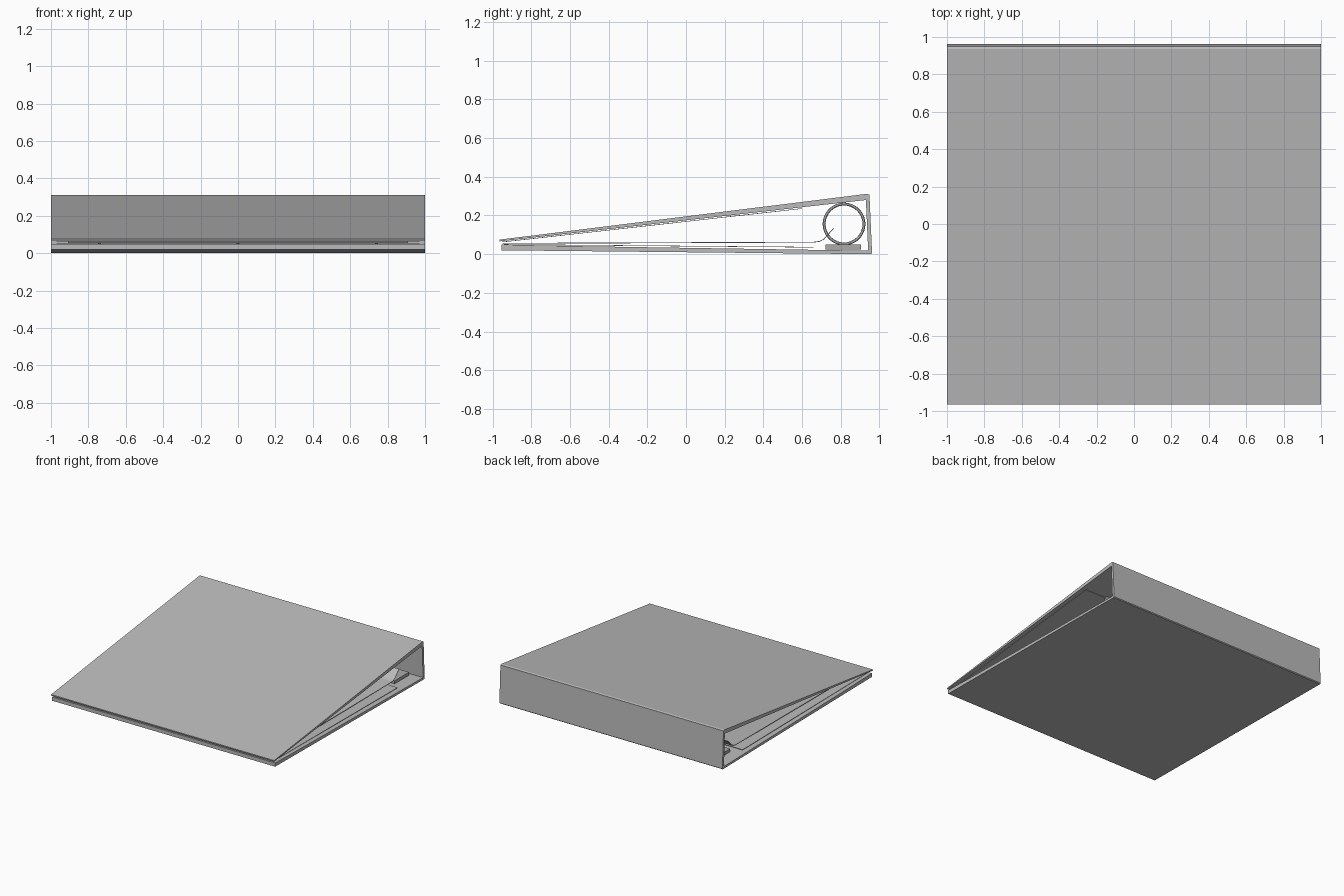
import bpy, bmesh, math

if "Cube" in bpy.data.objects:
    bpy.data.objects.remove(bpy.data.objects["Cube"])


def material(name, value):
    m = bpy.data.materials.new(name)
    m.diffuse_color = (value, value, value, 1)
    m.use_nodes = True
    m.node_tree.nodes["Principled BSDF"].inputs["Base Color"].default_value = m.diffuse_color
    return m


GREY = material("binder grey", 0.5)
METAL = material("metal grey", 0.4)


def extrude_profile(name, pts, half, mat, smooth=False):
    """Closed (y, z) profile extruded along x from -half to half."""
    bm = bmesh.new()
    face = bm.faces.new([bm.verts.new((-half, y, z)) for y, z in pts])
    res = bmesh.ops.extrude_face_region(bm, geom=[face])
    verts = [g for g in res["geom"] if isinstance(g, bmesh.types.BMVert)]
    bmesh.ops.translate(bm, verts=verts, vec=(2 * half, 0, 0))
    bmesh.ops.recalc_face_normals(bm, faces=bm.faces)
    me = bpy.data.meshes.new(name)
    bm.to_mesh(me)
    bm.free()
    me.materials.append(mat)
    ob = bpy.data.objects.new(name, me)
    bpy.context.collection.objects.link(ob)
    if smooth:
        bpy.ops.object.select_all(action='DESELECT')
        ob.select_set(True)
        bpy.context.view_layer.objects.active = ob
        bpy.ops.object.shade_smooth_by_angle(angle=math.radians(35))
    return ob


def strip(path, t):
    """Thicken an open path into a thin closed profile."""
    left, right = [], []
    for i, (y, z) in enumerate(path):
        a, b = path[max(i - 1, 0)], path[min(i + 1, len(path) - 1)]
        dy, dz = b[0] - a[0], b[1] - a[1]
        n = math.hypot(dy, dz)
        left.append((y - dz / n * t / 2, z + dy / n * t / 2))
        right.append((y + dz / n * t / 2, z - dy / n * t / 2))
    return left + right[::-1]


# Outer shell: three hinged boards
extrude_profile("front_cover", [(-0.965, 0.066), (-0.965, 0.075), (0.935, 0.312),
                                (0.948, 0.308), (0.948, 0.285), (0.93, 0.28)], 1.0, GREY)
extrude_profile("spine", [(0.93, 0.282), (0.949, 0.297), (0.962, 0.006),
                          (0.956, 0.0), (0.942, 0.012)], 1.0, GREY)
extrude_profile("back_cover", [(-0.953, 0.02), (-0.953, 0.05), (-0.6, 0.042),
                               (0.945, 0.018), (0.956, 0.0)], 1.0, GREY)

# Inside pockets
extrude_profile("back_pocket", strip([(-0.94, 0.05), (0.66, 0.036)], 0.003), 0.97, GREY)
extrude_profile("front_pocket", strip([(-0.95, 0.063), (0.6, 0.236)], 0.003), 0.97, GREY)

# Paper sheet curling up into the rings
extrude_profile("paper", strip([(-0.95, 0.056), (0.66, 0.062), (0.69, 0.066),
                                (0.712, 0.077), (0.73, 0.097), (0.745, 0.113),
                                (0.764, 0.132)], 0.004), 0.91, GREY, True)

# Ring mechanism
extrude_profile("ring_plate", [(0.72, 0.025), (0.72, 0.05), (0.905, 0.05),
                               (0.905, 0.025)], 0.9, METAL)
for i, x in enumerate((-0.74, 0, 0.74)):
    bpy.ops.mesh.primitive_torus_add(major_radius=0.103, minor_radius=0.0075,
                                     major_segments=48, minor_segments=12,
                                     location=(x, 0.817, 0.156),
                                     rotation=(0, math.pi / 2, 0))
    ring = bpy.context.object
    ring.name = "ring_%d" % (i + 1)
    ring.data.materials.append(METAL)
    bpy.ops.object.shade_smooth_by_angle()
